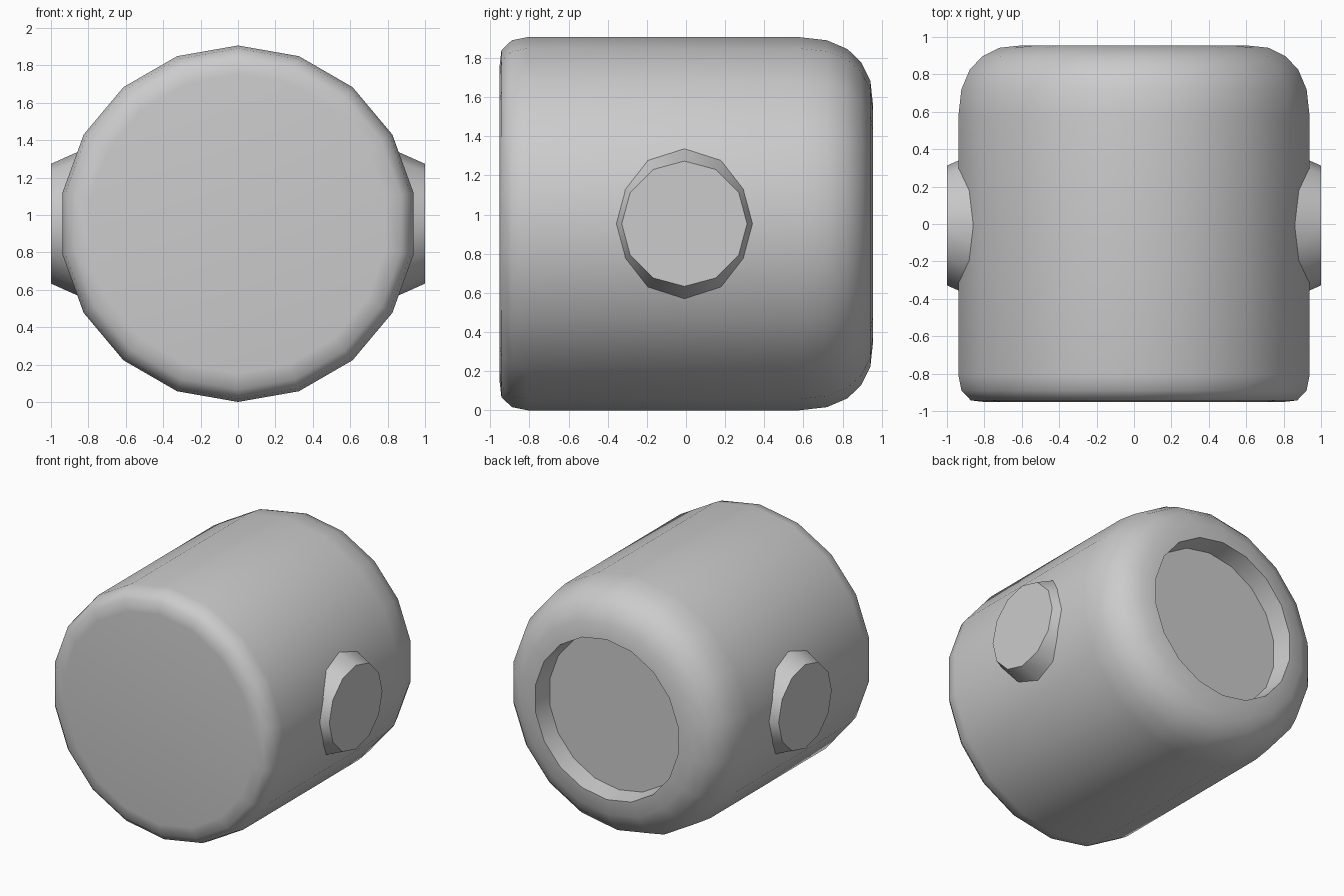
import bpy, bmesh
from math import sin, cos, tau, radians

if "Cube" in bpy.data.objects:
    bpy.data.objects.remove(bpy.data.objects["Cube"])

CZ = 0.953  # height of the body axis


def lathe(name, profile, sides, place):
    """Revolve (radius, along) pairs; place maps (side, up, along) to xyz."""
    bm = bmesh.new()
    rings = []
    for r, a in profile:
        rings.append([bm.verts.new(place(r * sin(tau * i / sides),
                                         r * cos(tau * i / sides), a))
                      for i in range(sides)])
    for lo, hi in zip(rings, rings[1:]):
        for i in range(sides):
            j = (i + 1) % sides
            bm.faces.new((lo[i], lo[j], hi[j], hi[i]))
    bm.faces.new(rings[0])
    bm.faces.new(rings[-1])
    bmesh.ops.recalc_face_normals(bm, faces=bm.faces)
    mesh = bpy.data.meshes.new(name)
    bm.to_mesh(mesh)
    bm.free()
    ob = bpy.data.objects.new(name, mesh)
    bpy.context.collection.objects.link(ob)
    bpy.ops.object.select_all(action='DESELECT')
    ob.select_set(True)
    bpy.context.view_layer.objects.active = ob
    bpy.ops.object.shade_smooth_by_angle(angle=radians(46))
    return ob


# Barrel body: small front bevel, large rounded back, recessed back socket
body_profile = [(0.80, -0.953), (0.886, -0.943), (0.937, -0.89), (0.953, -0.81),
                (0.953, 0.58), (0.937, 0.72), (0.892, 0.825), (0.825, 0.895),
                (0.73, 0.942), (0.61, 0.955), (0.59, 0.81)]
lathe("barrel_body", body_profile, 18, lambda s, u, a: (s, a, CZ + u))

# Tapered side pegs
for side, label in ((1, "right"), (-1, "left")):
    lathe("side_peg_" + label, [(0.45, 0.71), (0.32, 1.0)], 12,
          lambda s, u, a, k=side: (k * a, s - 0.008, CZ + u))
